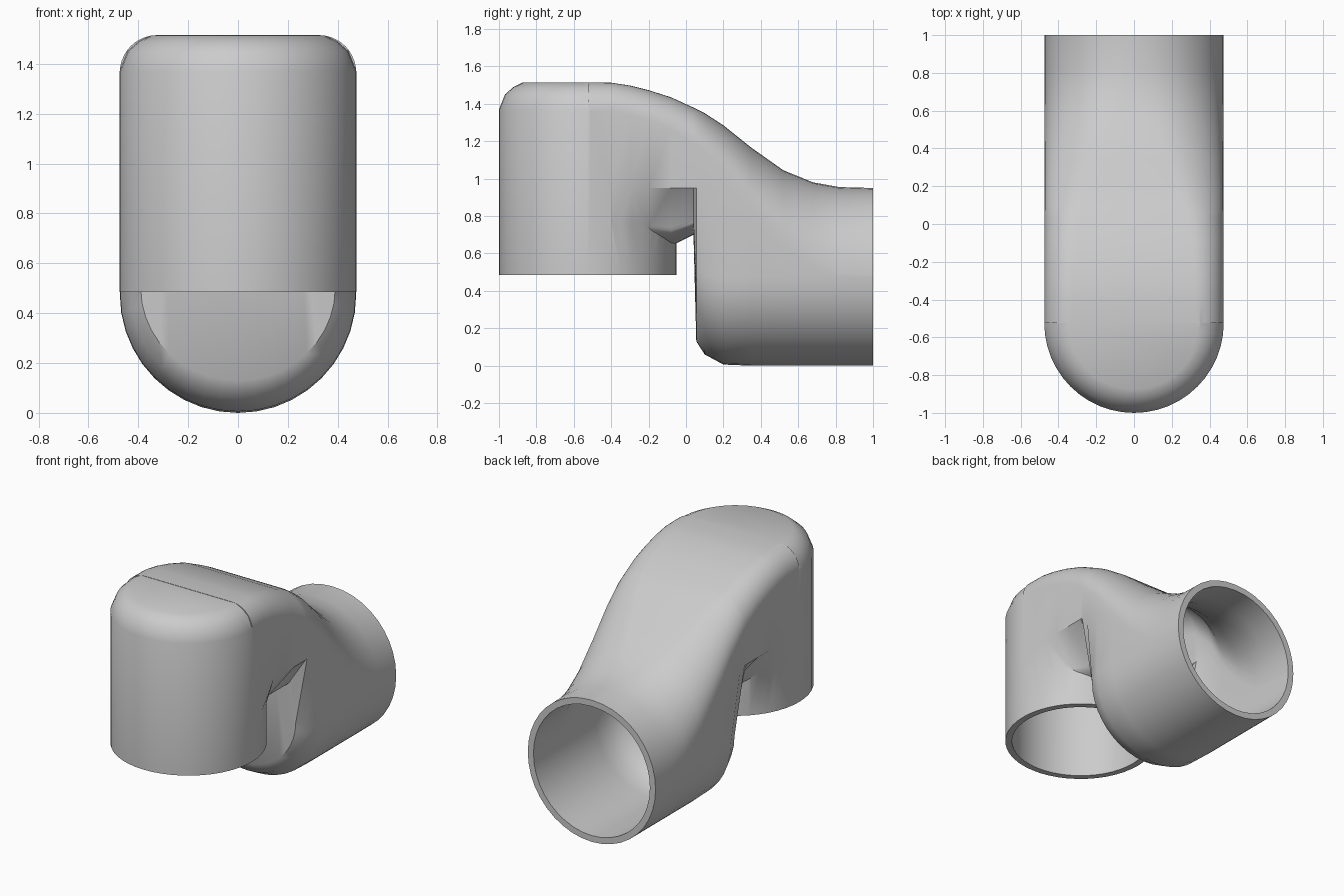
import bpy, bmesh, math

if "Cube" in bpy.data.objects:
    bpy.data.objects.remove(bpy.data.objects["Cube"])

R, WALL, LEG_Y, ARC = 0.475, 0.042, -0.525, 10

grey = bpy.data.materials.new("plain grey")
grey.use_nodes = True
COLOUR = (0.6, 0.6, 0.6, 1)
grey.diffuse_color = COLOUR
grey.node_tree.nodes["Principled BSDF"].inputs["Base Color"].default_value = COLOUR


def loft(name, rings):
    """Skin a list of equal-length point rings into a closed solid."""
    bm = bmesh.new()
    loops = [[bm.verts.new(p) for p in ring] for ring in rings]
    n = len(loops[0])
    for a, b in zip(loops, loops[1:]):
        for i in range(n):
            j = (i + 1) % n
            bm.faces.new((a[i], a[j], b[j], b[i]))
    bm.faces.new(loops[0])
    bm.faces.new(loops[-1])
    bmesh.ops.recalc_face_normals(bm, faces=bm.faces)
    mesh = bpy.data.meshes.new(name)
    bm.to_mesh(mesh)
    bm.free()
    mesh.materials.append(grey)
    obj = bpy.data.objects.new(name, mesh)
    bpy.context.collection.objects.link(obj)
    return obj


def section(y, bottom, mid, low_half, top, corner, inset):
    """Tall rounded cross-section: oval underside, shoulder, rounded top."""
    half, low = R - 0.001 - inset, low_half - inset
    top, bottom = top - inset, bottom + inset
    rx = min(corner, half - 0.01)
    rz = min(corner, top - mid - 0.006)
    start = top - rz
    angles = [math.pi / 2 * i / ARC for i in range(ARC + 1)]
    right = [(low * math.sin(a), y, mid - (mid - bottom) * math.cos(a)) for a in angles]
    right.append((half, y, min(0.95, mid + 0.8 * (start - mid))))
    right += [(half - rx + rx * math.cos(a), y, start + rz * math.sin(a)) for a in angles]
    left = [(-x, py, z) for x, py, z in reversed(right[1:])]
    return right + left


# y, underside, height where underside meets sides, lower half width, top, corner
STATIONS = [
    (-0.525, 0.68, 0.76, 0.473, 1.515, 0.15),
    (-0.40, 0.68, 0.76, 0.457, 1.513, 0.15),
    (-0.30, 0.67, 0.76, 0.415, 1.498, 0.155),
    (-0.20, 0.66, 0.75, 0.350, 1.473, 0.16),
    (-0.08, 0.64, 0.74, 0.300, 1.435, 0.17),
    (0.04, 0.70, 0.78, 0.360, 1.38, 0.19),
    (0.055, 0.13, 0.50, 0.390, 1.373, 0.19),
    (0.10, 0.06, 0.48, 0.430, 1.35, 0.21),
    (0.20, 0.006, 0.475, 0.472, 1.285, 0.24),
    (0.35, 0.0, 0.475, 0.474, 1.165, 0.30),
    (0.52, 0.0, 0.475, 0.474, 1.045, 0.37),
    (0.68, 0.0, 0.475, 0.474, 0.98, 0.43),
    (0.82, 0.0, 0.475, 0.474, 0.955, 0.465),
    (1.00, 0.0, 0.475, 0.474, 0.95, 0.475),
]


def leg_rings(inset, start):
    """Upright pipe; its rounded top is squashed at the back, under the bridge."""
    shape = [(R, start, 1), (R, 1.37 - inset, 1), (0.443, 1.45 - inset, 0.7),
             (0.40, 1.488 - inset, 0.5), (0.35, 1.513 - inset, 0.25)]
    rings = []
    for radius, z, back in shape:
        r = radius - inset
        ring = []
        for i in range(48):
            a = math.tau * i / 48
            dy = r * math.sin(a)
            ring.append((r * math.cos(a), LEG_Y + (dy * back if dy > 0 else dy), z))
        rings.append(ring)
    return rings


def body_rings(inset):
    """Bridge and horizontal pipe; the end wall keeps its thickness."""
    rings = []
    for y, *rest in STATIONS:
        shift = inset if 0 < y < 0.3 else 0
        rings.append(section(y + shift, *rest, inset))
    if inset:
        rings.append([(x, 1.1, z) for x, y, z in rings[-1]])
    return rings


def boolean(target, other, operation):
    mod = target.modifiers.new(operation.lower(), "BOOLEAN")
    mod.operation, mod.object, mod.solver = operation, other, "EXACT"
    bpy.ops.object.select_all(action="DESELECT")
    bpy.context.view_layer.objects.active = target
    target.select_set(True)
    bpy.ops.object.modifier_apply(modifier=mod.name)
    bpy.data.objects.remove(other)


# Outer shell, then the hollow running through both openings
pipe = loft("pipe_fitting", body_rings(0))
boolean(pipe, loft("upright_pipe", leg_rings(0, 0.484)), "UNION")
bore = loft("bore", body_rings(WALL))
boolean(bore, loft("upright_bore", leg_rings(WALL, 0.4)), "UNION")
boolean(pipe, bore, "DIFFERENCE")

bpy.ops.object.select_all(action="DESELECT")
pipe.select_set(True)
bpy.context.view_layer.objects.active = pipe
bpy.ops.object.shade_smooth_by_angle(angle=math.radians(35))
